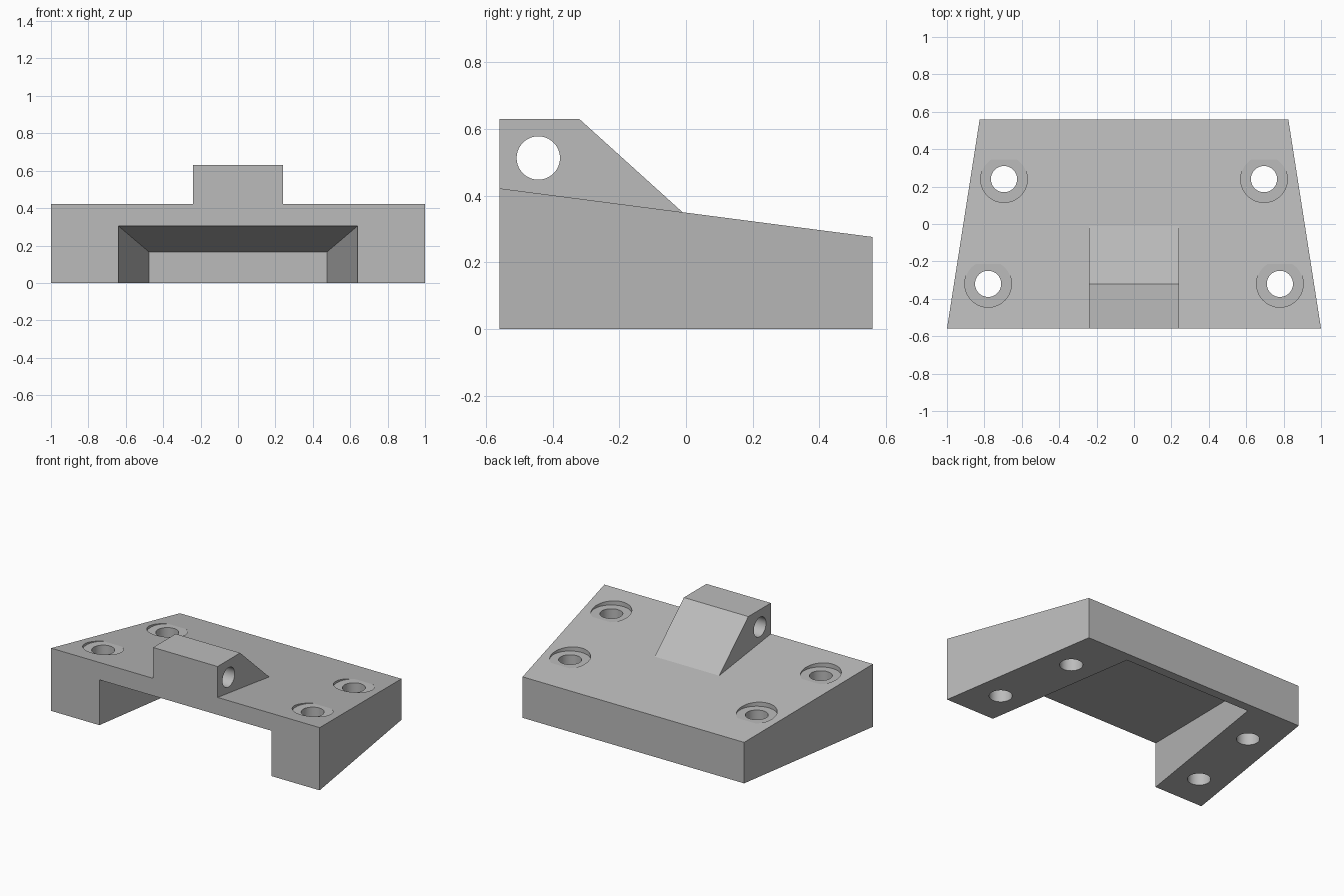
import bpy
import bmesh
import math
from mathutils import Matrix, Vector

default = bpy.data.objects.get("Cube")
if default:
    bpy.data.objects.remove(default, do_unlink=True)

GREY = (0.5, 0.5, 0.5, 1.0)
grey = bpy.data.materials.new("plain_grey")
grey.use_nodes = True
grey.diffuse_color = GREY
grey.node_tree.nodes["Principled BSDF"].inputs["Base Color"].default_value = GREY

FRONT, BACK = -0.56, 0.56
TOP_FRONT, TOP_BACK = 0.422, 0.276
TOP_SLOPE = (TOP_BACK - TOP_FRONT) / (BACK - FRONT)


def top_at(y):
    return TOP_FRONT + TOP_SLOPE * (y - FRONT)


def finish(name, bm):
    bmesh.ops.recalc_face_normals(bm, faces=bm.faces)
    mesh = bpy.data.meshes.new(name)
    bm.to_mesh(mesh)
    bm.free()
    mesh.materials.append(grey)
    obj = bpy.data.objects.new(name, mesh)
    bpy.context.collection.objects.link(obj)
    return obj


def loft(name, first, second):
    """Solid between two matching closed outlines."""
    bm = bmesh.new()
    a = [bm.verts.new(p) for p in first]
    b = [bm.verts.new(p) for p in second]
    bm.faces.new(a)
    bm.faces.new(b)
    for i in range(len(a)):
        j = (i + 1) % len(a)
        bm.faces.new((a[i], a[j], b[j], b[i]))
    return finish(name, bm)


def section(half, y, low, high):
    return [(-half, y, low), (half, y, low), (half, y, high), (-half, y, high)]


def cylinder(name, centre, radius, depth, turn=Matrix()):
    bm = bmesh.new()
    bmesh.ops.create_cone(bm, cap_ends=True, segments=64, radius1=radius,
                          radius2=radius, depth=depth,
                          matrix=Matrix.Translation(Vector(centre)) @ turn)
    return finish(name, bm)


def combine(target, other, operation):
    mod = target.modifiers.new(operation.lower(), 'BOOLEAN')
    mod.operation = operation
    mod.solver = 'EXACT'
    mod.object = other
    bpy.context.view_layer.objects.active = target
    bpy.ops.object.modifier_apply(modifier=mod.name)
    bpy.data.objects.remove(other, do_unlink=True)


# Tapered, sloping body
block = loft("mounting_block", section(1.0, FRONT, 0, TOP_FRONT),
             section(0.825, BACK, 0, TOP_BACK))

# Lug with a sloping back, rooted inside the body
profile = [(FRONT, 0.341), (0.0, 0.341), (-0.32, 0.63), (FRONT, 0.63)]
lug = loft("lug", *[[(x, y, z) for y, z in profile] for x in (-0.24, 0.24)])
combine(block, lug, 'UNION')

# Underside pocket, open at the front and below
ends = []
for y in (FRONT - 0.1, 0.5):
    t = (y - FRONT) / (0.5 - FRONT)
    ends.append(section(0.64 - 0.165 * t, y, -0.1, 0.305 - 0.14 * t))
combine(block, loft("pocket_cutter", *ends), 'DIFFERENCE')

# Cross hole through the lug
combine(block, cylinder("cross_hole_cutter", (0, -0.443, 0.513), 0.065, 1.0,
                        Matrix.Rotation(math.pi / 2, 4, 'Y')), 'DIFFERENCE')

# Four bolt holes with shallow flat counterbores
for side in (-1, 1):
    for x, y in ((0.695, 0.24), (0.78, -0.32)):
        seat = top_at(y + 0.105)
        combine(block, cylinder("bolt_hole_cutter", (side * x, y, 0.2), 0.07, 1.0),
                'DIFFERENCE')
        combine(block, cylinder("counterbore_cutter", (side * x, y, seat + 0.25),
                                0.125, 0.5), 'DIFFERENCE')

# Smooth bores, crisp edges
bpy.ops.object.select_all(action='DESELECT')
block.select_set(True)
bpy.context.view_layer.objects.active = block
bpy.ops.object.shade_smooth_by_angle(angle=math.radians(6.5))
